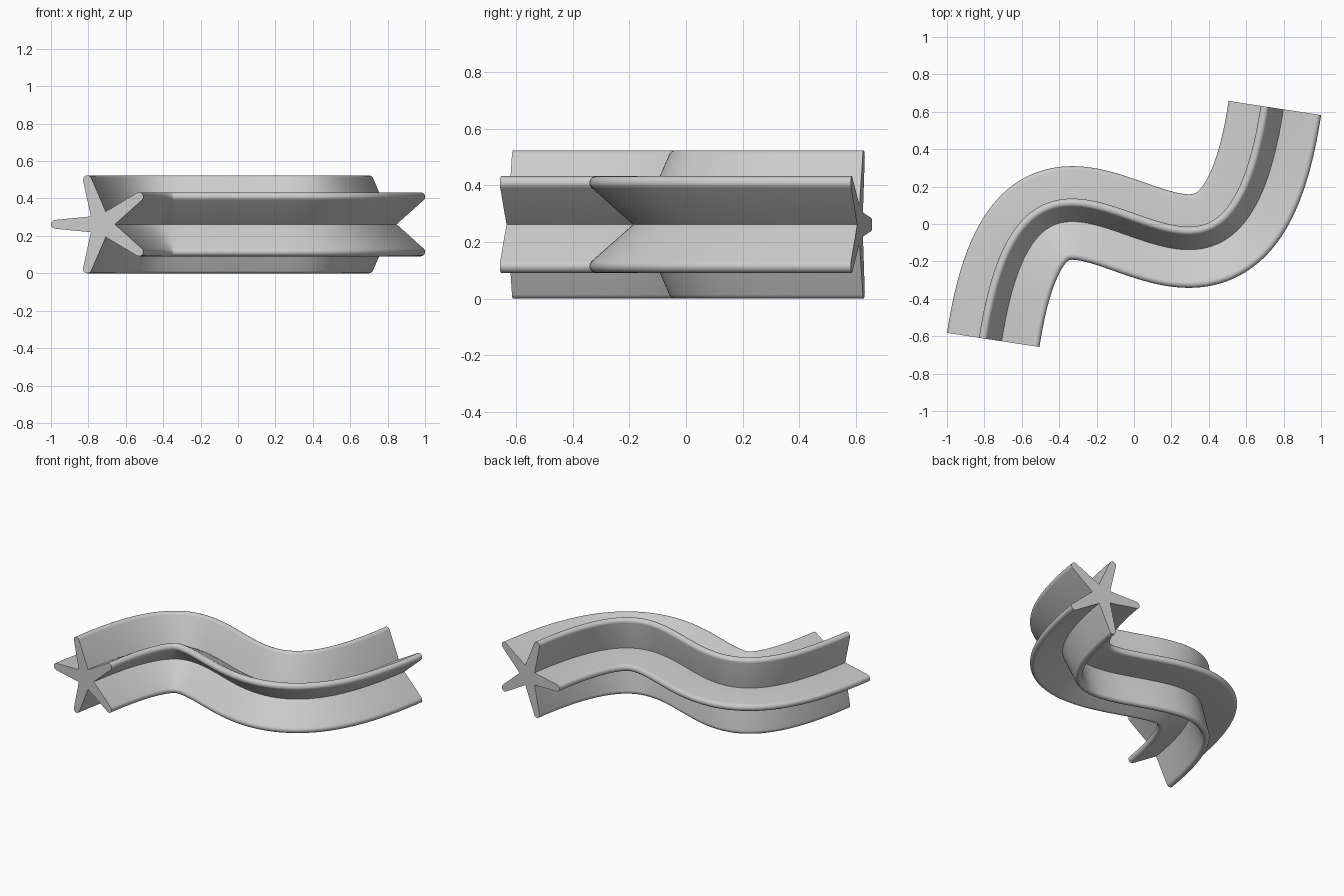
import bpy
import bmesh
from math import asin, atan2, cos, pi, radians, sin
from mathutils import Vector, geometry

if "Cube" in bpy.data.objects:
    bpy.data.objects.remove(bpy.data.objects["Cube"], do_unlink=True)

ARMS = 5
TIP_DIST, TIP_RADIUS = 0.2505, 0.0235   # centre and radius of each rounded tip
VALLEY = 0.072                          # radius of the inner corners
TIP_STEPS, PATH_STEPS = 10, 120
SHIFT = -0.043                          # star centre lies beside the path
CENTRE = Vector((-0.0185, 0.003, TIP_DIST * sin(2 * pi / ARMS) + TIP_RADIUS))


def star_profile():
    """Five-armed star with rounded tips, first arm pointing sideways."""
    half = pi / ARMS
    vx, vy = VALLEY * cos(half), VALLEY * sin(half)
    run = TIP_DIST - vx
    slope = atan2(vy, run) - asin(TIP_RADIUS / (run * run + vy * vy) ** 0.5)
    sweep = pi / 2 - slope
    points = []
    for arm in range(ARMS):
        turn = arm * 2 * half
        for i in range(TIP_STEPS + 1):
            a = -sweep + 2 * sweep * i / TIP_STEPS
            x, y = TIP_DIST + TIP_RADIUS * cos(a), TIP_RADIUS * sin(a)
            points.append((x * cos(turn) - y * sin(turn),
                           x * sin(turn) + y * cos(turn)))
        points.append((VALLEY * cos(turn + half), VALLEY * sin(turn + half)))
    return points


# S-shaped path, point-symmetric about its middle
end, handle = Vector((0.753, 0.62, 0)), Vector((0.496, -1.061, 0))
path = geometry.interpolate_bezier(-end, -handle, handle, end, PATH_STEPS + 1)
profile = star_profile()

# Sweep the star along the path
bm = bmesh.new()
rings = []
for i, p in enumerate(path):
    if i == 0:
        tangent = handle * -1 + end
    elif i == PATH_STEPS:
        tangent = end - handle
    else:
        tangent = path[i + 1] - path[i - 1]
    tangent.normalize()
    left = Vector((-tangent.y, tangent.x, 0))
    rings.append([bm.verts.new(CENTRE + p + left * (s + SHIFT) + Vector((0, 0, h)))
                  for s, h in profile])

count = len(profile)
for a, b in zip(rings, rings[1:]):
    for j in range(count):
        k = (j + 1) % count
        bm.faces.new((a[j], a[k], b[k], b[j]))
bm.faces.new(rings[0])
bm.faces.new(rings[-1])
bmesh.ops.recalc_face_normals(bm, faces=bm.faces)

mesh = bpy.data.meshes.new("star_sweep")
bm.to_mesh(mesh)
bm.free()
star = bpy.data.objects.new("star_sweep", mesh)
bpy.context.collection.objects.link(star)

# Single grey material
grey = bpy.data.materials.new("light_grey")
grey.use_nodes = True
colour = (0.6, 0.6, 0.6, 1)
grey.diffuse_color = colour
for node in grey.node_tree.nodes:
    if node.type == 'BSDF_PRINCIPLED':
        node.inputs["Base Color"].default_value = colour
mesh.materials.append(grey)

# Smooth tips and bends, crisp valleys and end caps
bpy.ops.object.select_all(action='DESELECT')
star.select_set(True)
bpy.context.view_layer.objects.active = star
bpy.ops.object.shade_smooth_by_angle(angle=radians(30))
